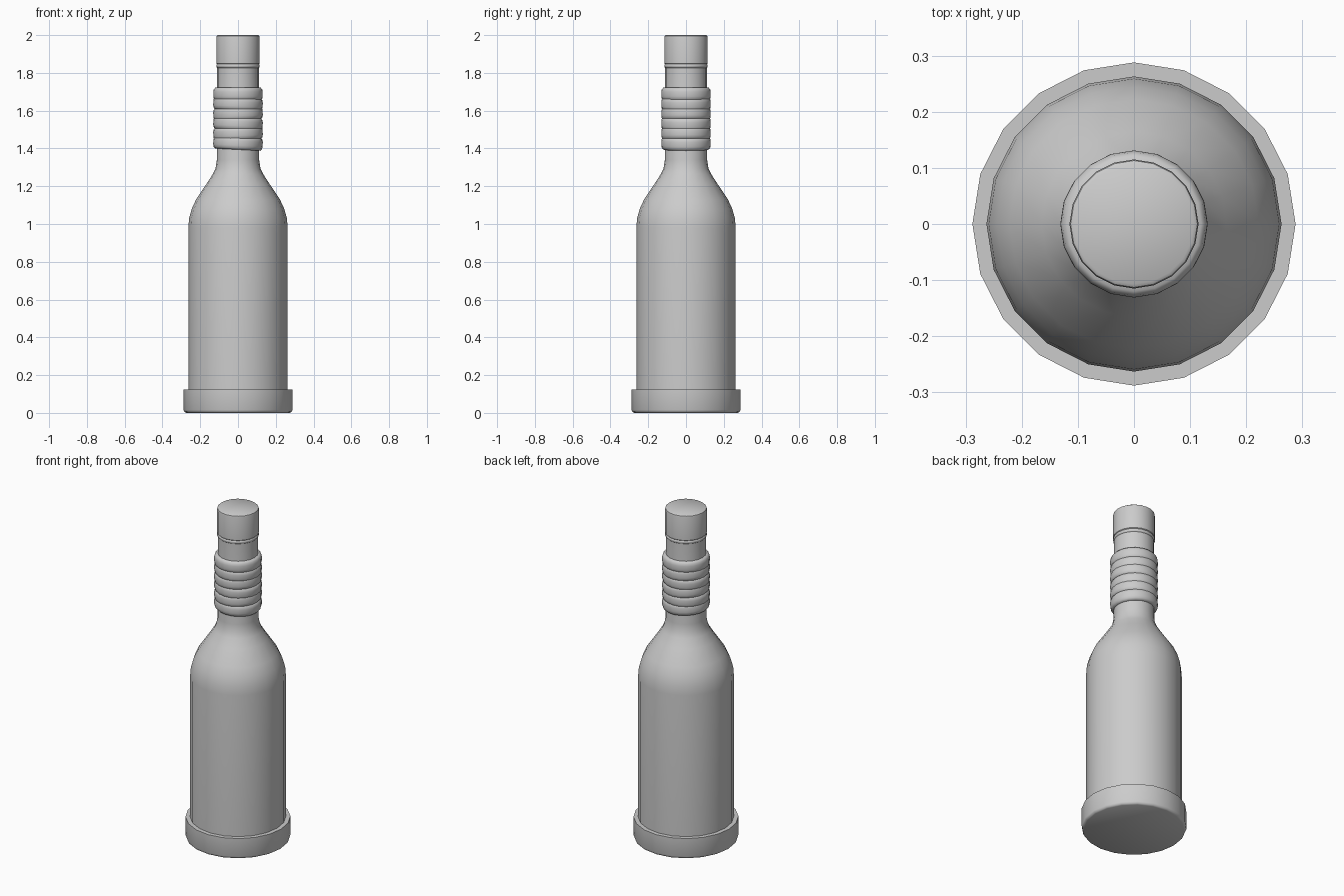
import bpy, bmesh, math
from mathutils import Matrix

cube = bpy.data.objects.get("Cube")
if cube:
    bpy.data.objects.remove(cube)

SIDES = 20
grey = bpy.data.materials.new("plain_grey")
grey.use_nodes = True
colour = (0.6, 0.6, 0.6, 1)
grey.diffuse_color = colour
grey.node_tree.nodes["Principled BSDF"].inputs["Base Color"].default_value = colour


def lathe(name, profile, closed=False, tilt=0, z=0, angle=40):
    """Spin (radius, height) points about z; ends are capped unless the profile is a loop."""
    bm = bmesh.new()
    rings = []
    for r, h in profile:
        rings.append([bm.verts.new((r * math.cos(a), r * math.sin(a), h))
                      for a in (math.tau * i / SIDES for i in range(SIDES))])
    pairs = list(zip(rings, rings[1:]))
    if closed:
        pairs.append((rings[-1], rings[0]))
    else:
        bm.faces.new(rings[0][::-1])
        bm.faces.new(rings[-1])
    for low, high in pairs:
        for i in range(SIDES):
            j = (i + 1) % SIDES
            bm.faces.new((low[i], low[j], high[j], high[i]))
    bmesh.ops.transform(bm, matrix=Matrix.Rotation(math.radians(tilt), 4, "Y"), verts=bm.verts)
    bmesh.ops.recalc_face_normals(bm, faces=bm.faces)
    mesh = bpy.data.meshes.new(name)
    bm.to_mesh(mesh)
    bm.free()
    mesh.materials.append(grey)
    obj = bpy.data.objects.new(name, mesh)
    obj.location.z = z
    bpy.context.collection.objects.link(obj)
    bpy.ops.object.select_all(action="DESELECT")
    obj.select_set(True)
    bpy.context.view_layer.objects.active = obj
    bpy.ops.object.shade_smooth_by_angle(angle=math.radians(angle))
    return obj


# Foot with a softened bottom edge
lathe("base", [(0.275, 0), (0.284, 0.005), (0.288, 0.015), (0.288, 0.125)])

# Body, shoulder and neck
lathe("bottle", [(0.263, 0.1), (0.263, 0.98), (0.259, 1.03), (0.245, 1.08), (0.222, 1.13),
                 (0.165, 1.215), (0.133, 1.265), (0.119, 1.295), (0.112, 1.34), (0.11, 1.85)])

# Stopper with a bead below it
lathe("neck_bead", [(0.108, 1.825), (0.115, 1.832), (0.115, 1.842), (0.108, 1.849)], angle=60)
lathe("cap", [(0.108, 1.843), (0.115, 1.85), (0.115, 1.988), (0.113, 1.996), (0.107, 2.0)])

# Tilted bands wrapped round the neck
band = [(0.1, -0.034), (0.12, -0.034), (0.128, -0.025), (0.131, -0.012),
        (0.131, 0.012), (0.128, 0.025), (0.12, 0.034), (0.1, 0.034)]
for i, tilt in enumerate((0, 2.5, -2.5, 3, -2, 3)):
    lathe(f"neck_band_{i + 1}", band, closed=True, tilt=tilt, z=1.688 - 0.052 * i, angle=60)
